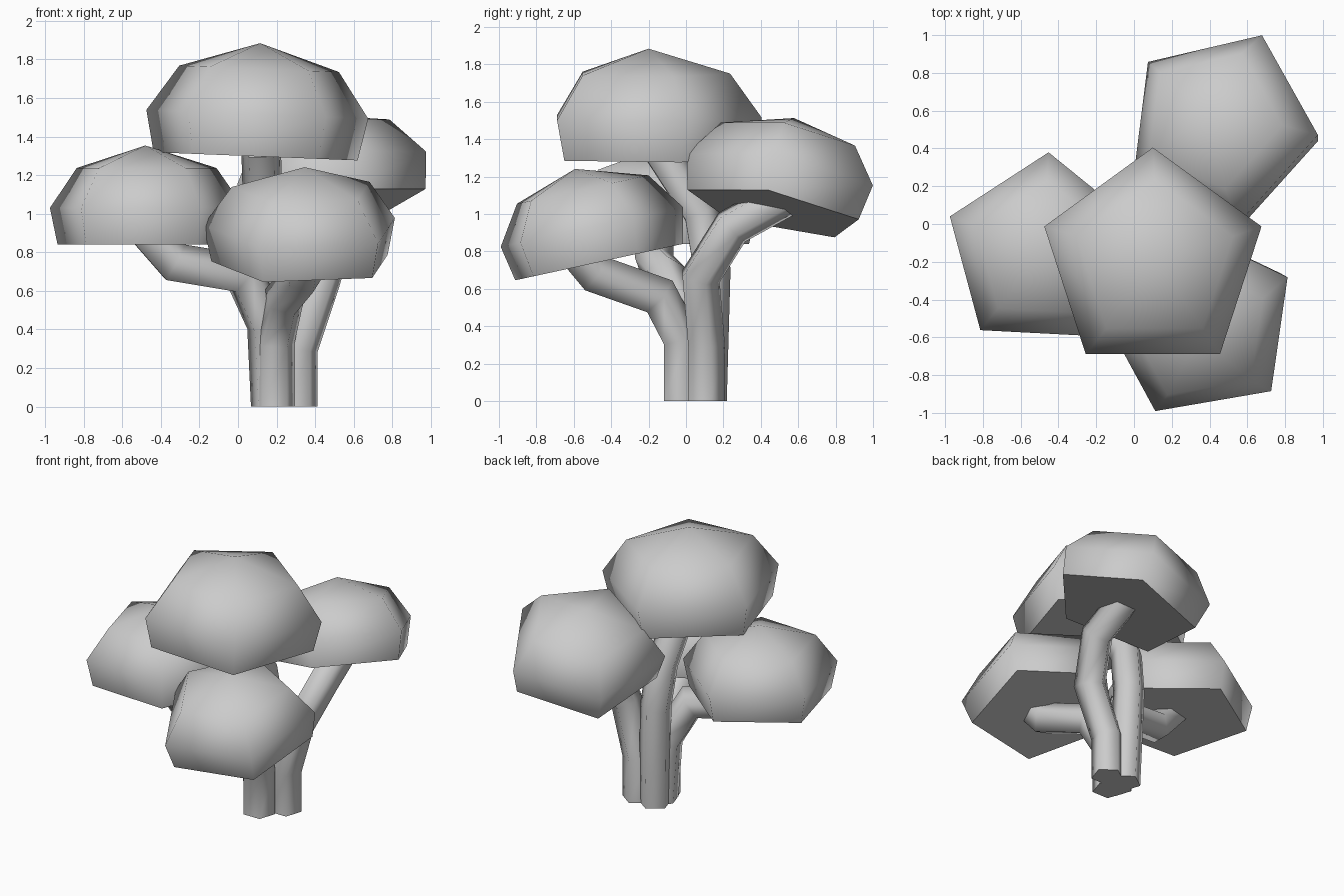
import bpy, bmesh
from math import cos, sin, radians, tau
from mathutils import Vector

if "Cube" in bpy.data.objects:
    bpy.data.objects.remove(bpy.data.objects["Cube"])

SIDES = 5


def finish(bm, name):
    # Smooth sides, crisp rims around flat end caps
    bmesh.ops.recalc_face_normals(bm, faces=bm.faces)
    for f in bm.faces:
        f.smooth = len(f.verts) < 5
        if not f.smooth:
            for e in f.edges:
                e.smooth = False
    mesh = bpy.data.meshes.new(name)
    bm.to_mesh(mesh)
    bm.free()
    ob = bpy.data.objects.new(name, mesh)
    bpy.context.collection.objects.link(ob)
    return ob


def bridge(bm, a, b):
    for i in range(SIDES):
        j = (i + 1) % SIDES
        bm.faces.new((a[i], a[j], b[j], b[i]))


def canopy(name, centre, radius, turn, normal):
    # Five-sided dome: flat underside, widest ring, shoulder ring, peak
    bm = bmesh.new()
    rot = Vector((0, 0, 1)).rotation_difference(Vector(normal))
    c = Vector(centre)

    def place(r, a, z):
        return bm.verts.new(c + rot @ (Vector((r * cos(a), r * sin(a), z)) * radius))

    rings = [[place(r, radians(turn) + tau * i / SIDES, z) for i in range(SIDES)]
             for r, z in ((0.92, -0.36), (1.0, 0.0), (0.72, 0.39))]
    bm.faces.new(rings[0])
    for a, b in zip(rings, rings[1:]):
        bridge(bm, a, b)
    peak = place(0, 0, 0.61)
    for i in range(SIDES):
        bm.faces.new((rings[2][i], rings[2][(i + 1) % SIDES], peak))
    finish(bm, name)


def trunk(name, path, radius=0.108, turn=90):
    # Five-sided tube with mitred bends
    bm = bmesh.new()
    pts = [Vector(p) for p in path]
    ring = [pts[0] + Vector((radius * cos(a), radius * sin(a), 0))
            for a in (radians(turn) + tau * i / SIDES for i in range(SIDES))]
    rows = [[bm.verts.new(v) for v in ring]]
    for i in range(1, len(pts)):
        d = (pts[i] - pts[i - 1]).normalized()
        nxt = (pts[i + 1] - pts[i]).normalized() if i + 1 < len(pts) else d
        n = (d + nxt).normalized()
        ring = [v + d * ((pts[i] - v).dot(n) / d.dot(n)) for v in ring]
        rows.append([bm.verts.new(v) for v in ring])
        bridge(bm, rows[-2], rows[-1])
    bm.faces.new(rows[0])
    bm.faces.new(rows[-1])
    finish(bm, name)


# Foliage domes
canopy("top_canopy", (0.10, -0.20, 1.515), 0.605, 90, (0.04, 0, 1))
canopy("left_canopy", (-0.48, -0.15, 1.03), 0.53, 87, (0, 0, 1))
canopy("front_canopy", (0.345, -0.525, 0.925), 0.53, 100, (0, -0.217, 1))
canopy("back_canopy", (0.455, 0.515, 1.20), 0.535, 66, (-0.22, 0.20, 1))

# Stems, each ending inside its dome
trunk("top_trunk", [(0.17, 0.11, 0), (0.15, 0.13, 0.7), (0.13, 0.08, 1.0),
                    (0.12, -0.14, 1.34)])
trunk("left_trunk", [(0.17, 0.02, 0), (0.15, 0.0, 0.42), (0.03, -0.11, 0.68),
                     (-0.33, -0.17, 0.74), (-0.47, -0.17, 0.90)])
trunk("front_trunk", [(0.19, -0.03, 0), (0.19, -0.03, 0.33), (0.24, -0.15, 0.56),
                      (0.34, -0.49, 0.68), (0.36, -0.59, 0.80)])
trunk("back_trunk", [(0.31, 0.10, 0), (0.31, 0.10, 0.3), (0.43, 0.07, 0.66),
                     (0.51, 0.24, 0.93), (0.49, 0.55, 1.10)])
